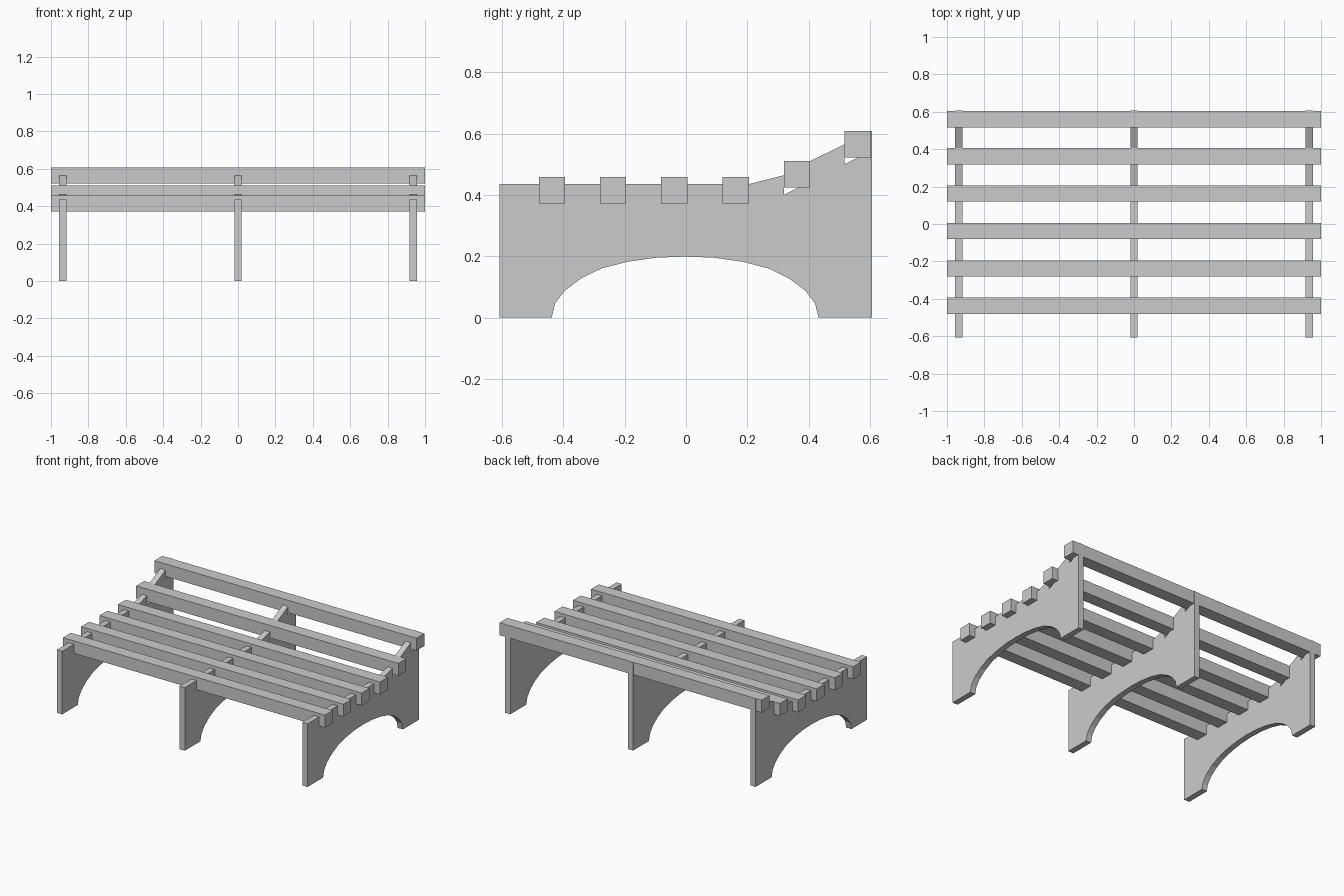
import bpy
import bmesh

cube = bpy.data.objects.get("Cube")
if cube:
    bpy.data.objects.remove(cube, do_unlink=True)

# Single plain grey
grey = bpy.data.materials.new("plain grey")
grey.use_nodes = True
colour = (0.6, 0.6, 0.6, 1)
grey.diffuse_color = colour
grey.node_tree.nodes["Principled BSDF"].inputs["Base Color"].default_value = colour


def extrude_profile(name, profile, x0, x1):
    """Extrude a closed (y, z) outline along x."""
    bm = bmesh.new()
    face = bm.faces.new([bm.verts.new((x0, y, z)) for y, z in profile])
    side = bmesh.ops.extrude_face_region(bm, geom=[face])
    moved = [g for g in side["geom"] if isinstance(g, bmesh.types.BMVert)]
    bmesh.ops.translate(bm, verts=moved, vec=(x1 - x0, 0, 0))
    bmesh.ops.recalc_face_normals(bm, faces=bm.faces)
    mesh = bpy.data.meshes.new(name)
    bm.to_mesh(mesh)
    bm.free()
    mesh.materials.append(grey)
    obj = bpy.data.objects.new(name, mesh)
    bpy.context.collection.objects.link(obj)
    return obj


# Slats: lower front corner of each square section
SIZE = 0.086
seat = [(-0.48, 0.372), (-0.281, 0.372), (-0.081, 0.372), (0.119, 0.372)]
back = [(0.319, 0.424), (0.517, 0.522)]
for i, (y, z) in enumerate(seat + back):
    section = [(y, z), (y + SIZE, z), (y + SIZE, z + SIZE), (y, z + SIZE)]
    extrude_profile(f"slat_{i + 1}", section, -1, 1)

# Support outline: notched seat edge, then the rising back edge
TOP = 0.435
outline = [(-0.608, 0), (-0.608, TOP)]
for y, z in seat:
    outline += [(y, TOP), (y, z), (y + SIZE, z), (y + SIZE, TOP)]
outline += [(0.319, 0.464), (0.319, 0.4), (0.405, 0.443), (0.405, 0.51),
            (0.517, 0.565), (0.517, 0.5), (0.603, 0.543),
            (0.603, 0.608), (0.606, 0.608), (0.606, 0)]

# Arched opening between the feet
half_arch = [(0.435, 0), (0.424, 0.046), (0.392, 0.088), (0.34, 0.127),
             (0.273, 0.16), (0.187, 0.182), (0.095, 0.195)]
centre = -0.003
outline += [(centre + y, z) for y, z in half_arch]
outline += [(centre, 0.199)]
outline += [(centre - y, z) for y, z in reversed(half_arch)]

for name, x in (("right", -0.936), ("middle", 0), ("left", 0.936)):
    extrude_profile(f"{name}_support", outline, x - 0.02, x + 0.02)
